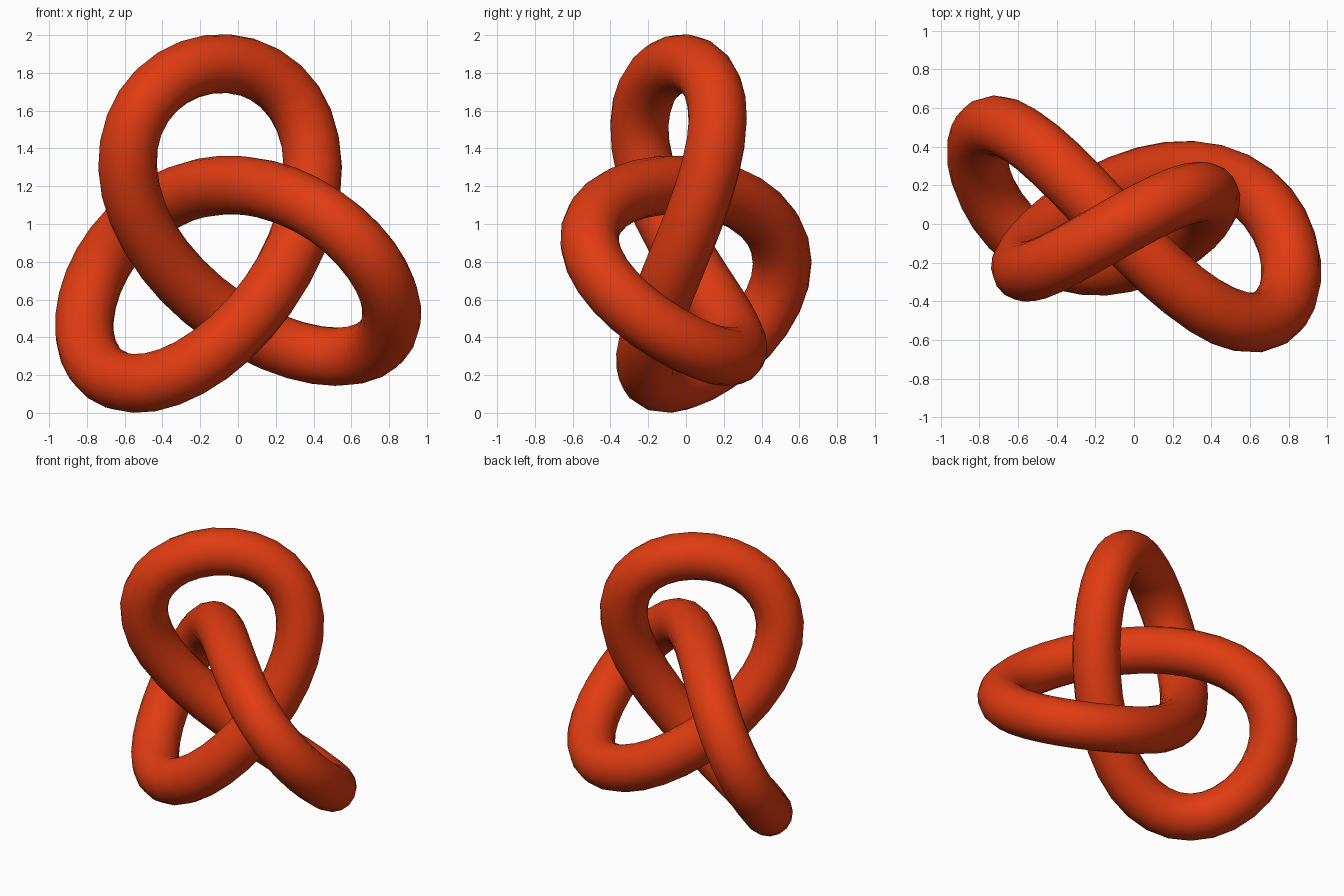
import bpy
from math import sin, cos, tau
from mathutils import Vector

if "Cube" in bpy.data.objects:
    bpy.data.objects.remove(bpy.data.objects["Cube"])

TUBE = 0.156      # tube radius
SCALE = 0.322     # size of the knot's centre line
STEPS = 72        # rings along the tube

# Tilt of the knot: world x, y and z expressed in the knot's own axes
row_z = Vector((0.095, 0.992, 0.085)).normalized()
row_x = Vector((0.960, -0.110, 0.259))
row_x = (row_x - row_x.dot(row_z) * row_z).normalized()
row_y = row_x.cross(row_z)


def knot_point(t):
    """Trefoil centre line, tilted into place."""
    p = SCALE * Vector((sin(t) - 2 * sin(2 * t), cos(t) + 2 * cos(2 * t), -sin(3 * t)))
    return Vector((p.dot(row_x), p.dot(row_y), p.dot(row_z)))


points = [knot_point(tau * i / STEPS) for i in range(STEPS)]

# Centre on x and y, stand on the ground
lo = Vector([min(p[k] for p in points) for k in range(3)])
hi = Vector([max(p[k] for p in points) for k in range(3)])
shift = -(lo + hi) / 2
shift.z = TUBE - lo.z

# Closed round tube along the knot
curve = bpy.data.curves.new("knot_tube", 'CURVE')
curve.dimensions = '3D'
curve.bevel_depth = TUBE
curve.bevel_resolution = 6
spline = curve.splines.new('POLY')
spline.points.add(STEPS - 1)
for sp, p in zip(spline.points, points):
    sp.co = (*(p + shift), 1)
spline.use_cyclic_u = True
spline.use_smooth = True

knot = bpy.data.objects.new("knot_tube", curve)
bpy.context.collection.objects.link(knot)
bpy.context.view_layer.objects.active = knot
knot.select_set(True)
bpy.ops.object.convert(target='MESH')
knot = bpy.context.object
knot.name = "knot_tube"
bpy.ops.object.shade_smooth()

# Orange-red paint
paint = bpy.data.materials.new("orange_red")
paint.diffuse_color = (0.75, 0.045, 0.006, 1)
paint.use_nodes = True
paint.node_tree.nodes["Principled BSDF"].inputs["Base Color"].default_value = paint.diffuse_color
knot.data.materials.clear()
knot.data.materials.append(paint)
